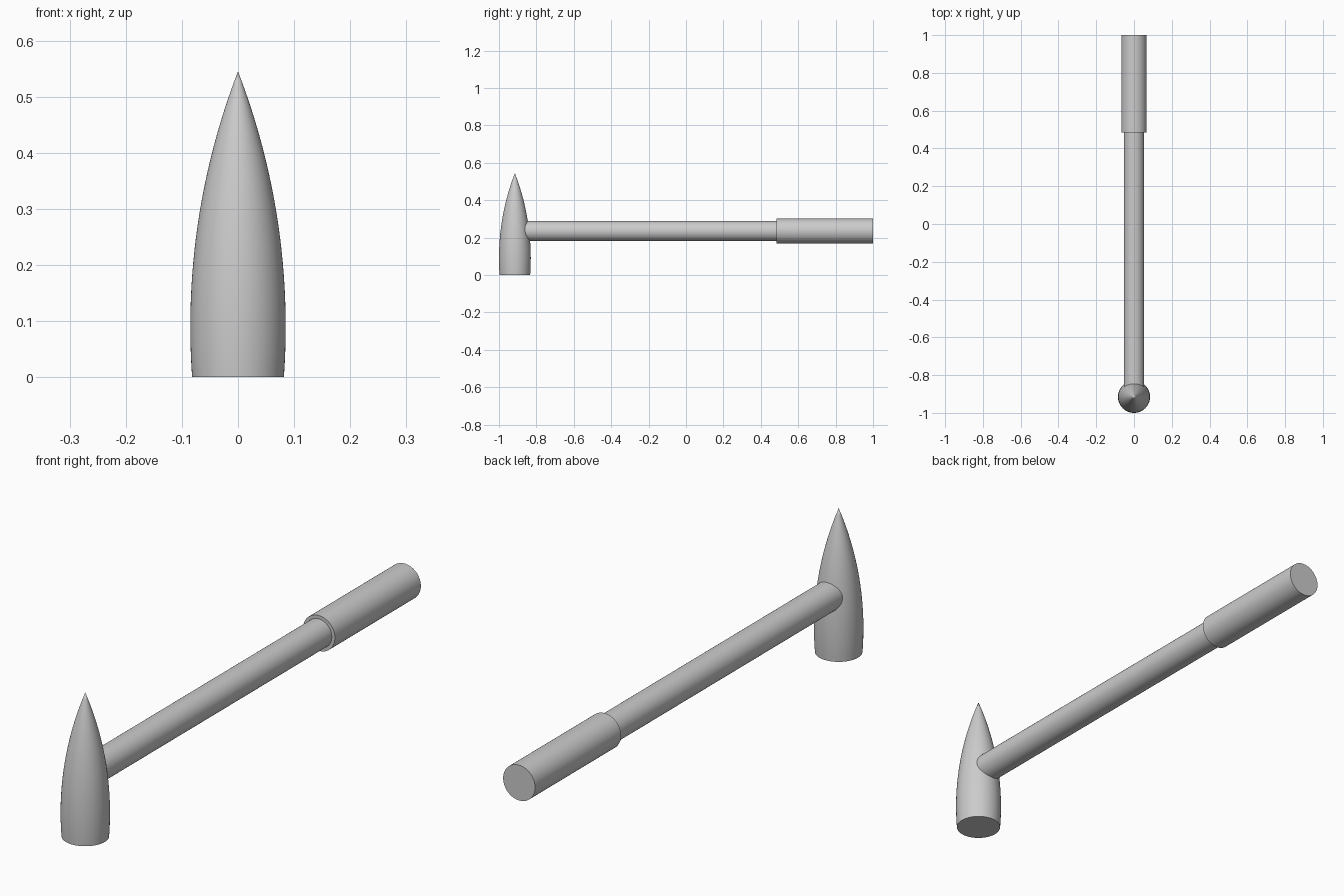
import bpy, bmesh, math
from mathutils import Matrix

if "Cube" in bpy.data.objects:
    bpy.data.objects.remove(bpy.data.objects["Cube"])

HEAD_Y = -0.915   # axis of the head
ROD_Z = 0.235     # axis of the handle


def finish(name, bm, angle=35):
    bmesh.ops.recalc_face_normals(bm, faces=bm.faces[:])
    mesh = bpy.data.meshes.new(name)
    bm.to_mesh(mesh)
    bm.free()
    obj = bpy.data.objects.new(name, mesh)
    bpy.context.collection.objects.link(obj)
    bpy.ops.object.select_all(action='DESELECT')
    obj.select_set(True)
    bpy.context.view_layer.objects.active = obj
    bpy.ops.object.shade_smooth_by_angle(angle=math.radians(angle))
    return obj


def lathe(name, profile, matrix, sides=64):
    """Revolve (radius, height) points about local z; zero radius makes a pole."""
    bm = bmesh.new()
    verts = [bm.verts.new((r, 0, h)) for r, h in profile]
    edges = [bm.edges.new(pair) for pair in zip(verts, verts[1:])]
    bmesh.ops.spin(bm, geom=verts + edges, cent=(0, 0, 0), axis=(0, 0, 1),
                   angle=math.tau, steps=sides)
    bmesh.ops.remove_doubles(bm, verts=bm.verts[:], dist=1e-5)
    bm.transform(matrix)
    return finish(name, bm)


def rod(name, radius, y0, y1):
    """Capped cylinder along y."""
    lay_down = Matrix.Translation((0, 0, ROD_Z)) @ Matrix.Rotation(-math.pi / 2, 4, 'X')
    return lathe(name, [(0, y0), (radius, y0), (radius, y1), (0, y1)], lay_down)


# Head: circular-arc bullet, widest a little above its flat striking face
TIP_Z, WIDE_Z, WIDE_R = 0.545, 0.09, 0.085
arc = ((TIP_Z - WIDE_Z) ** 2 + WIDE_R ** 2) / (2 * WIDE_R)
steps = 24
profile = [(0, 0)]
for i in range(steps):
    z = TIP_Z * i / steps
    profile.append((WIDE_R - arc + math.sqrt(arc ** 2 - (z - WIDE_Z) ** 2), z))
profile.append((0, TIP_Z))
lathe("hammer_head", profile, Matrix.Translation((0, HEAD_Y, 0)))

# Handle shaft runs into the head and into the grip
rod("handle_shaft", 0.054, HEAD_Y + 0.03, 0.50)

# Thicker grip sleeve at the back end
rod("handle_grip", 0.067, 0.485, 1.0)
